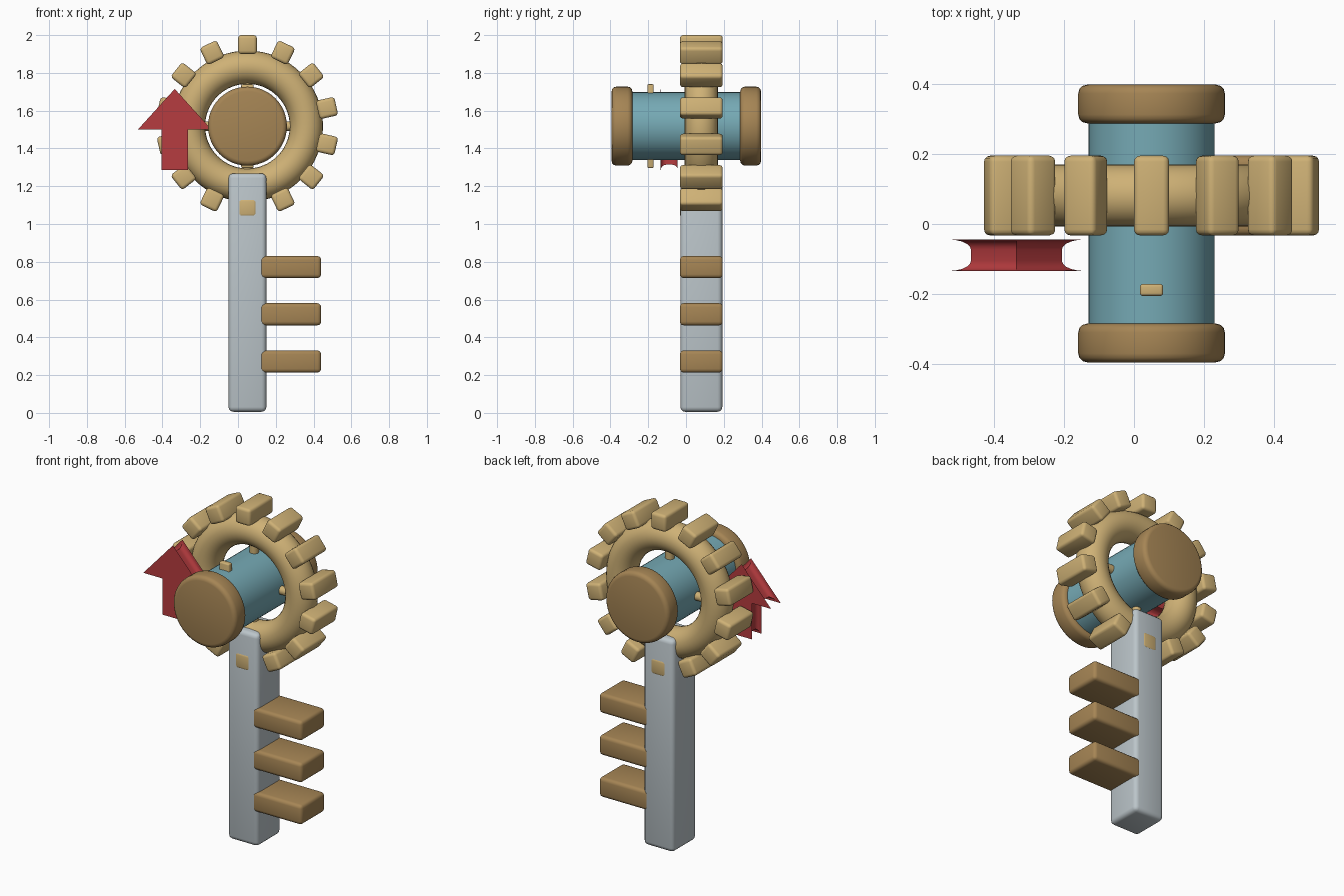
import bpy, bmesh, math
from mathutils import Vector, Matrix

if "Cube" in bpy.data.objects:
    bpy.data.objects.remove(bpy.data.objects["Cube"])


def material(name, rgb):
    m = bpy.data.materials.new(name)
    m.diffuse_color = (*rgb, 1)
    m.use_nodes = True
    m.node_tree.nodes["Principled BSDF"].inputs["Base Color"].default_value = m.diffuse_color
    return m


TAN = material("pale wood", (0.62, 0.44, 0.18))
BROWN = material("brown wood", (0.38, 0.235, 0.09))
TEAL = material("teal", (0.18, 0.40, 0.46))
GREY = material("light grey", (0.50, 0.56, 0.59))
RED = material("red", (0.47, 0.045, 0.05))

HUB = Vector((0.05, 0.0, 1.518))    # drum centre
WHEEL_Y = 0.081                     # middle plane of wheel, post and bars


def finish(obj, name, mat, bevel=0):
    obj.name = name
    obj.data.materials.append(mat)
    bpy.context.view_layer.objects.active = obj
    if bevel:
        b = obj.modifiers.new("Bevel", 'BEVEL')
        b.width, b.segments, b.limit_method = bevel, 3, 'ANGLE'
        bpy.ops.object.modifier_apply(modifier=b.name)
    bpy.ops.object.shade_smooth_by_angle(angle=math.radians(35))
    return obj


def box(name, mat, centre, size, bevel, turn=0):
    bpy.ops.mesh.primitive_cube_add(size=1)
    o = bpy.context.object
    o.data.transform(Matrix.Diagonal((*size, 1)))
    finish(o, name, mat, bevel)
    o.location, o.rotation_euler = centre, (0, turn, 0)
    return o


def cylinder(name, mat, centre, radius, length, rot, bevel=0, sides=48):
    bpy.ops.mesh.primitive_cylinder_add(vertices=sides, radius=radius, depth=length,
                                        location=centre, rotation=rot)
    return finish(bpy.context.object, name, mat, bevel)


# Upright post with three side bars
box("post", GREY, (0.05, WHEEL_Y, 0.637), (0.2, 0.222, 1.262), 0.025)
for i, z in enumerate((0.272, 0.522, 0.772)):
    box(f"side_bar_{i + 1}", BROWN, (0.2775, WHEEL_Y, z), (0.325, 0.227, 0.117), 0.02)

# Drum lying front to back, with end caps
along_y = (math.pi / 2, 0, 0)
cylinder("drum", TEAL, HUB, 0.18, 0.6, along_y)
for name, y in (("front_cap", -0.339), ("back_cap", 0.342)):
    cylinder(name, BROWN, HUB + Vector((0, y, 0)), 0.209, 0.11, along_y, 0.025)

# Small peg through the drum
box("drum_peg", TAN, HUB + Vector((0, -0.188, 0)), (0.066, 0.034, 0.444), 0.008)

# Wheel ring, spokes and teeth
wheel = HUB + Vector((0, WHEEL_Y, 0))
bpy.ops.mesh.primitive_torus_add(major_radius=0.312, minor_radius=0.088, major_segments=64,
                                 minor_segments=24, location=wheel, rotation=along_y)
finish(bpy.context.object, "wheel_ring", TAN)
cylinder("spoke_upright", TAN, wheel, 0.025, 0.5, (0, 0, 0), 0, 16)
cylinder("spoke_level", TAN, wheel, 0.025, 0.5, (0, math.pi / 2, 0), 0, 16)
for i in range(14):
    a = math.tau * i / 14
    pos = wheel + 0.432 * Vector((math.sin(a), 0, math.cos(a)))
    box(f"tooth_{i + 1}", TAN, pos, (0.1, 0.227, 0.1), 0.017, a)

# Upward arrow with a scooped groove around its edge
half = [(0, 1.715), (0.195, 1.5), (0.07, 1.5), (0.07, 1.285)]
outline = [Vector(p) for p in half] + [Vector((-x, z)) for x, z in half[:0:-1]]


def inset(points, d):
    """Mitred inward offset of a clockwise outline."""
    out = []
    for i, p in enumerate(points):
        e1 = (p - points[i - 1]).normalized()
        e2 = (points[(i + 1) % len(points)] - p).normalized()
        n1, n2 = Vector((e1.y, -e1.x)), Vector((e2.y, -e2.x))
        out.append(p + (n1 + n2) * d / (1 + n1.dot(n2)))
    return out


D, Y0, Y1 = 0.029, -0.134, -0.044
scoop = [(D * (1 - math.cos(t)), D * math.sin(t))
         for t in (math.pi / 2 * k / 5 for k in range(6))]
layers = [(Y0 + s, o) for s, o in scoop] + [(Y1 - s, o) for s, o in reversed(scoop)]
bm = bmesh.new()
rings = [[bm.verts.new((p.x - 0.335, y, p.y)) for p in inset(outline, o)] for y, o in layers]
n = len(outline)
for a, b in zip(rings, rings[1:]):
    for i in range(n):
        j = (i + 1) % n
        bm.faces.new((a[i], a[j], b[j], b[i]))
bm.faces.new(rings[0])
bm.faces.new(rings[-1][::-1])
bmesh.ops.recalc_face_normals(bm, faces=bm.faces)
mesh = bpy.data.meshes.new("arrow")
bm.to_mesh(mesh)
bm.free()
arrow = bpy.data.objects.new("arrow", mesh)
bpy.context.collection.objects.link(arrow)
bpy.ops.object.select_all(action='DESELECT')
arrow.select_set(True)
finish(arrow, "arrow", RED)
